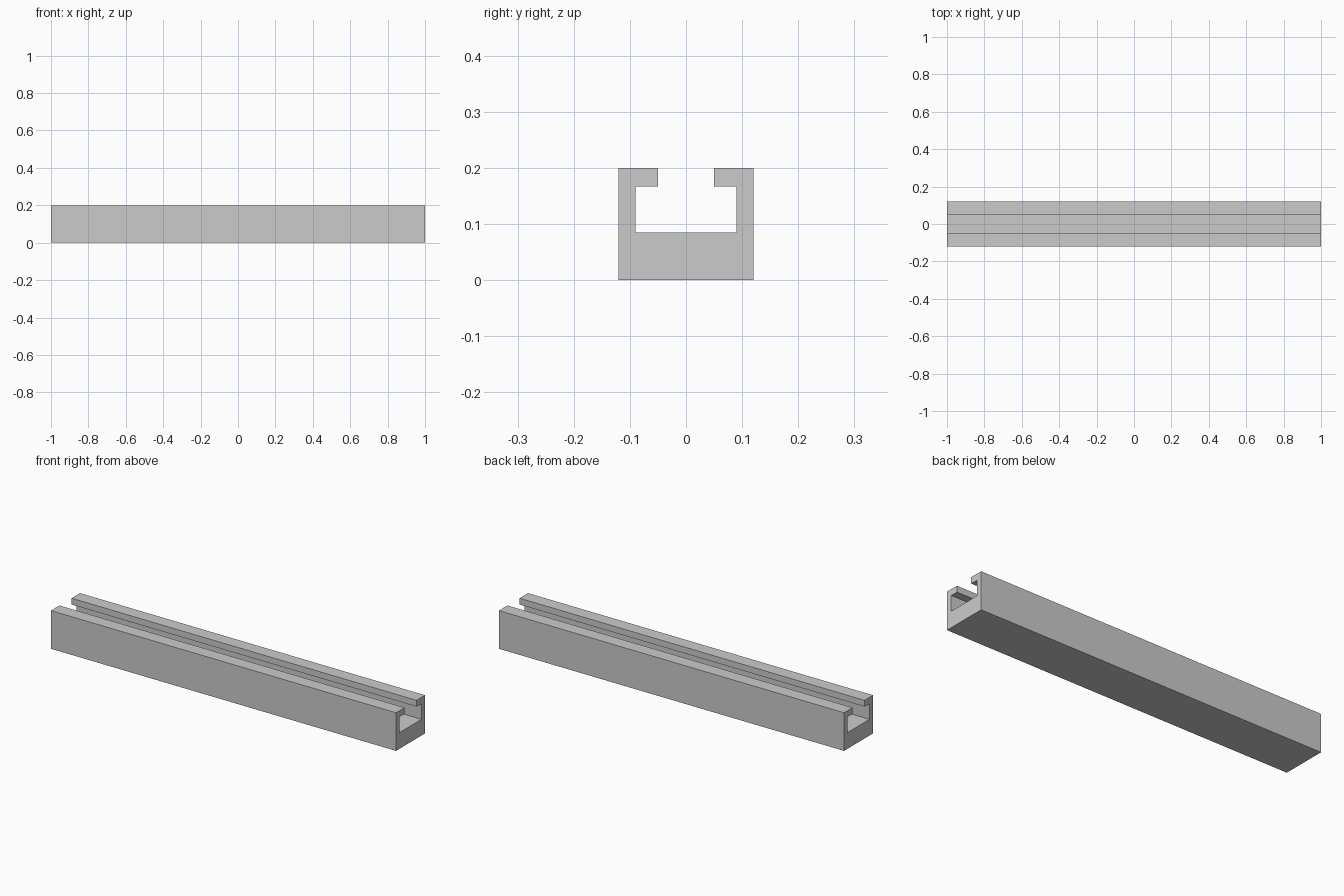
import bpy
import bmesh

cube = bpy.data.objects.get("Cube")
if cube:
    bpy.data.objects.remove(cube, do_unlink=True)

# Plain grey metal
grey = bpy.data.materials.new("plain_grey")
grey.use_nodes = True
colour = (0.6, 0.6, 0.6, 1)
grey.diffuse_color = colour
grey.node_tree.nodes["Principled BSDF"].inputs["Base Color"].default_value = colour

# Half of the slotted cross-section (y, z), mirrored to close the outline
LENGTH = 2.0
half = [(0.12, 0), (0.12, 0.2), (0.05, 0.2), (0.05, 0.167), (0.09, 0.167), (0.09, 0.085)]
outline = half + [(-y, z) for y, z in reversed(half)]

# Extrude the cross-section along the rail
bm = bmesh.new()
end = bm.faces.new([bm.verts.new((-LENGTH / 2, y, z)) for y, z in outline])
result = bmesh.ops.extrude_face_region(bm, geom=[end], use_keep_orig=True)
moved = [v for v in result["geom"] if isinstance(v, bmesh.types.BMVert)]
bmesh.ops.translate(bm, verts=moved, vec=(LENGTH, 0, 0))
bmesh.ops.recalc_face_normals(bm, faces=bm.faces)

mesh = bpy.data.meshes.new("slotted_rail")
bm.to_mesh(mesh)
bm.free()
mesh.materials.append(grey)
rail = bpy.data.objects.new("slotted_rail", mesh)
bpy.context.collection.objects.link(rail)
